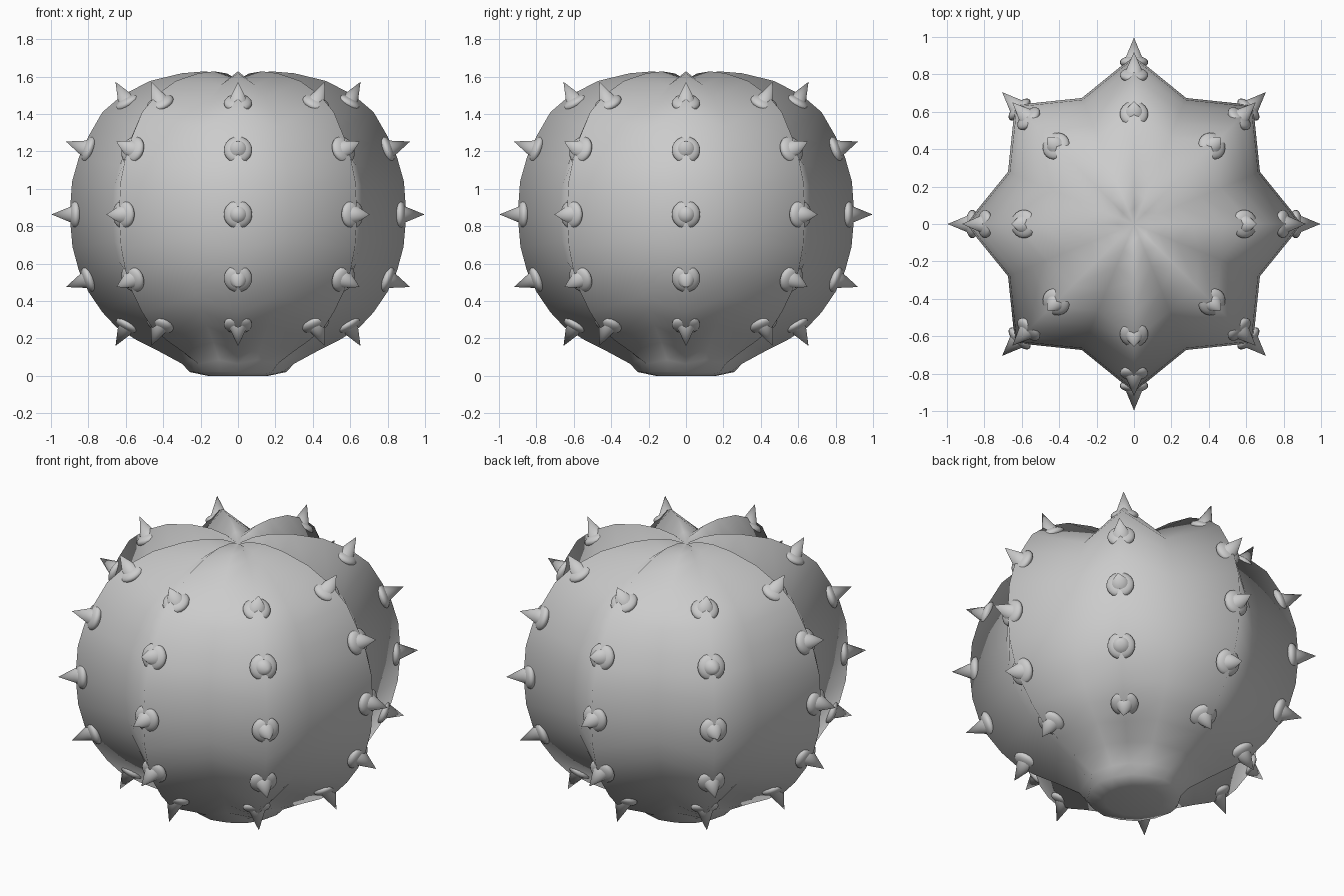
import bpy, bmesh, math
from mathutils import Vector

if "Cube" in bpy.data.objects:
    bpy.data.objects.remove(bpy.data.objects["Cube"])

RIBS = 8

# ridge profile: radius, height, valley/ridge radius ratio, valley drop
profile = [
    (0.16, 0.0, 1.0, 0), (0.257, 0.02, 0.98, 0), (0.30, 0.065, 0.88, -0.02),
    (0.42, 0.13, 0.82, -0.05), (0.54, 0.19, 0.81, -0.08), (0.65, 0.26, 0.81, -0.09),
    (0.725, 0.34, 0.81, -0.085), (0.80, 0.45, 0.81, -0.07), (0.85, 0.56, 0.81, -0.05),
    (0.885, 0.69, 0.81, -0.03), (0.90, 0.86, 0.81, 0), (0.887, 1.04, 0.81, 0.03),
    (0.85, 1.17, 0.81, 0.05), (0.80, 1.28, 0.81, 0.07), (0.725, 1.41, 0.81, 0.085),
    (0.62, 1.50, 0.81, 0.095), (0.47, 1.577, 0.81, 0.09),
    (0.30, 1.618, 0.82, 0.065), (0.18, 1.628, 0.84, 0.045),
    (0.085, 1.617, 0.88, 0.025),
]

# ribbed body
bm = bmesh.new()
n = RIBS * 2
rings = []
for r, z, ratio, drop in profile:
    ring = []
    for i in range(n):
        a = 2 * math.pi * i / n
        valley = i % 2
        rr = r * ratio if valley else r
        ring.append(bm.verts.new((rr * math.cos(a), rr * math.sin(a), z - drop * valley)))
    rings.append(ring)
for lo, hi in zip(rings, rings[1:]):
    for i in range(n):
        j = (i + 1) % n
        bm.faces.new((lo[i], lo[j], hi[j], hi[i]))
top = bm.verts.new((0, 0, 1.585))
bottom = bm.verts.new((0, 0, 0))
for i in range(n):
    j = (i + 1) % n
    bm.faces.new((rings[-1][i], rings[-1][j], top))
    bm.faces.new((rings[0][j], rings[0][i], bottom))
mesh = bpy.data.meshes.new("cactus_body")
bm.to_mesh(mesh)
bm.free()
mesh.shade_smooth()
body = bpy.data.objects.new("cactus_body", mesh)
bpy.context.collection.objects.link(body)


def take_mesh(name, shift):
    """Keep the active primitive's mesh, moved along z, for sharing."""
    ob = bpy.context.object
    for v in ob.data.vertices:
        v.co.z += shift
    bpy.ops.object.shade_smooth_by_angle(angle=math.radians(40))
    data = ob.data
    data.name = name
    bpy.data.objects.remove(ob)
    return data


# shared spine cone and flattened cushion under it, tip at the origin along +z
LENGTH = 0.15
bpy.ops.mesh.primitive_cone_add(vertices=20, radius1=0.062, radius2=0, depth=LENGTH)
cone = take_mesh("spine", -LENGTH / 2)
bpy.ops.mesh.primitive_uv_sphere_add(segments=20, ring_count=12, radius=0.076)
for v in bpy.context.object.data.vertices:
    v.co.z *= 0.45
cushion = take_mesh("spine_cushion", -0.132)

# rows of spines along each ridge: tip radius, tip height, tilt in degrees
rows = [(0.655, 0.16, -60), (0.92, 0.475, -20), (0.997, 0.863, 0),
        (0.92, 1.253, 20), (0.655, 1.572, 60)]
for k in range(RIBS):
    a = 2 * math.pi * k / RIBS
    for m, (r, z, tilt) in enumerate(rows):
        t = math.radians(tilt)
        d = Vector((math.cos(t) * math.cos(a), math.cos(t) * math.sin(a), math.sin(t)))
        for data in (cone, cushion):
            s = bpy.data.objects.new(f"{data.name}_{k}_{m}", data)
            s.location = (r * math.cos(a), r * math.sin(a), z)
            s.rotation_euler = d.to_track_quat('Z', 'Y').to_euler()
            bpy.context.collection.objects.link(s)
